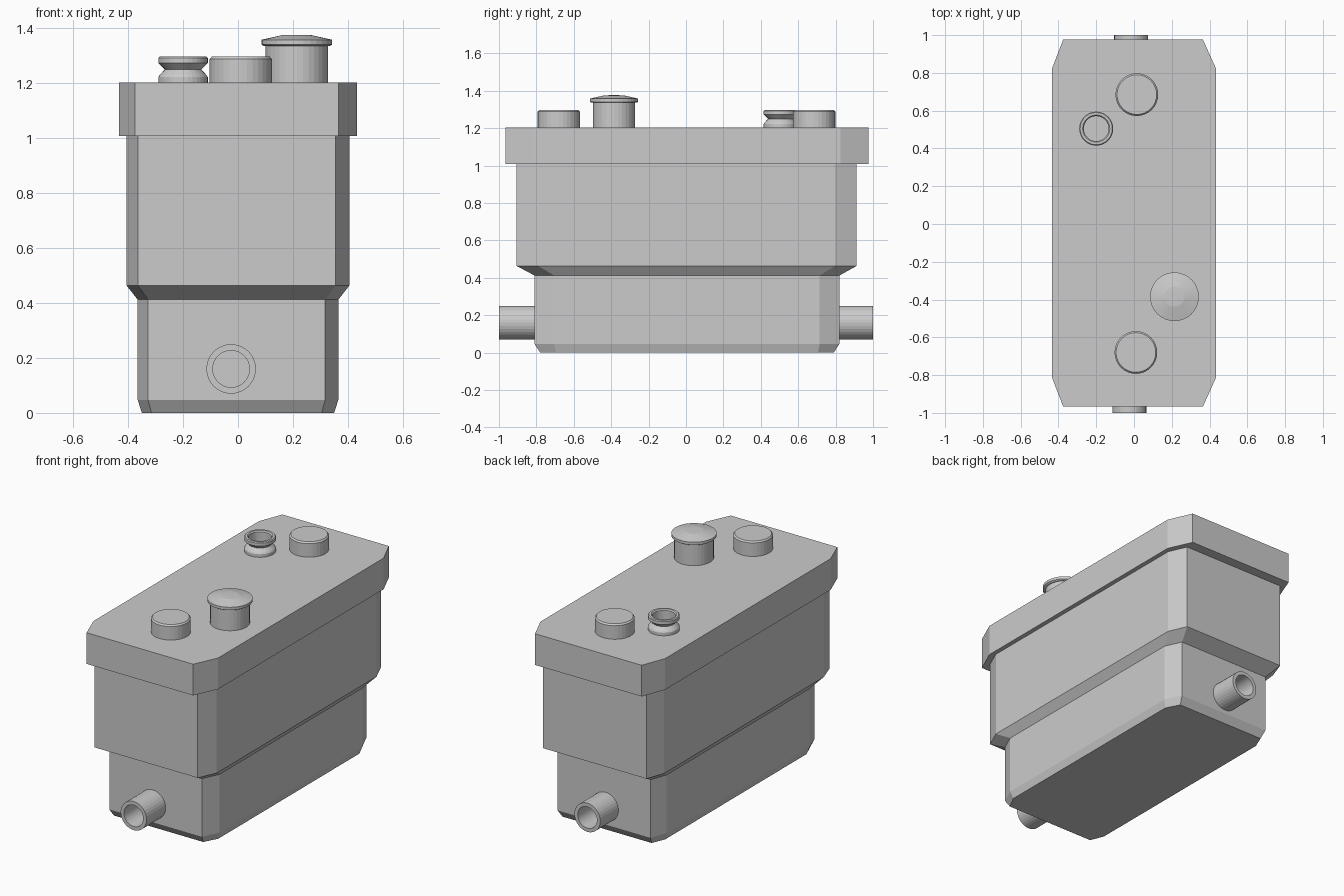
import bpy, bmesh
from math import sin, cos, pi
from mathutils import Matrix

if "Cube" in bpy.data.objects:
    bpy.data.objects.remove(bpy.data.objects["Cube"])


def loft(name, rings, matrix=Matrix()):
    """Skin a stack of equal-length rings and cap both ends."""
    bm = bmesh.new()
    loops = [[bm.verts.new(p) for p in ring] for ring in rings]
    n = len(loops[0])
    for a, b in zip(loops, loops[1:]):
        for i in range(n):
            j = (i + 1) % n
            bm.faces.new((a[i], a[j], b[j], b[i]))
    bm.faces.new(loops[0])
    bm.faces.new(loops[-1])
    bmesh.ops.recalc_face_normals(bm, faces=bm.faces)
    mesh = bpy.data.meshes.new(name)
    bm.to_mesh(mesh)
    bm.free()
    obj = bpy.data.objects.new(name, mesh)
    obj.matrix_world = matrix
    bpy.context.collection.objects.link(obj)
    return obj


def octagon(hx, y0, y1, cx, cy, z):
    """Rectangle with cut corners; the front and back flats sit slightly left."""
    l, r = -hx + cx - 0.005, hx - cx - 0.005
    return [(l, y0, z), (r, y0, z), (hx, y0 + cy, z), (hx, y1 - cy, z),
            (r, y1, z), (l, y1, z), (-hx, y1 - cy, z), (-hx, y0 + cy, z)]


def lathe(name, profile, matrix, sides=32):
    """Revolve (radius, height) points about the local z axis."""
    rings = [[(r * cos(2 * pi * i / sides), r * sin(2 * pi * i / sides), z)
              for i in range(sides)] for r, z in profile]
    return loft(name, rings, matrix)


# Tank body: narrow base stepping out to the wider upper section
loft("tank_body", [
    octagon(0.35, -0.78, 0.79, 0.04, 0.085, 0.0),
    octagon(0.365, -0.81, 0.82, 0.043, 0.105, 0.047),
    octagon(0.365, -0.81, 0.82, 0.043, 0.105, 0.412),
    octagon(0.405, -0.905, 0.912, 0.046, 0.115, 0.463),
    octagon(0.405, -0.905, 0.912, 0.046, 0.115, 1.007)])

# Overhanging lid
loft("lid", [octagon(0.433, -0.966, 0.976, 0.063, 0.15, z) for z in (1.007, 1.203)])

# Low round plugs on the lid
plug = [(0.113, 1.19), (0.113, 1.288), (0.105, 1.297)]
for name, x, y in (("front_plug", 0.01, -0.68), ("back_plug", 0.015, 0.685)):
    lathe(name, plug, Matrix.Translation((x, y, 0)))

# Filler neck with its domed cap
filler = Matrix.Translation((0.214, -0.385, 0))
lathe("filler_neck", [(0.113, 1.19), (0.113, 1.34)], filler)
lathe("filler_cap", [(0.121, 1.336), (0.129, 1.341), (0.129, 1.358),
                     (0.053, 1.375), (0.025, 1.376)], filler)

# Grooved hollow connector
lathe("grooved_connector", [
    (0.09, 1.19), (0.09, 1.222), (0.085, 1.23), (0.066, 1.25), (0.09, 1.273),
    (0.09, 1.292), (0.085, 1.297), (0.072, 1.297), (0.066, 1.29), (0.066, 1.21)],
    Matrix.Translation((-0.2, 0.505, 0)))

# Hollow pipe stubs at both ends
pipe = [(0.09, 0.78), (0.09, 1.0), (0.067, 1.0), (0.067, 0.82)]
for name, x, turn in (("front_pipe", -0.025, pi / 2), ("back_pipe", -0.015, -pi / 2)):
    lathe(name, pipe, Matrix.Translation((x, 0, 0.16)) @ Matrix.Rotation(turn, 4, 'X'))
